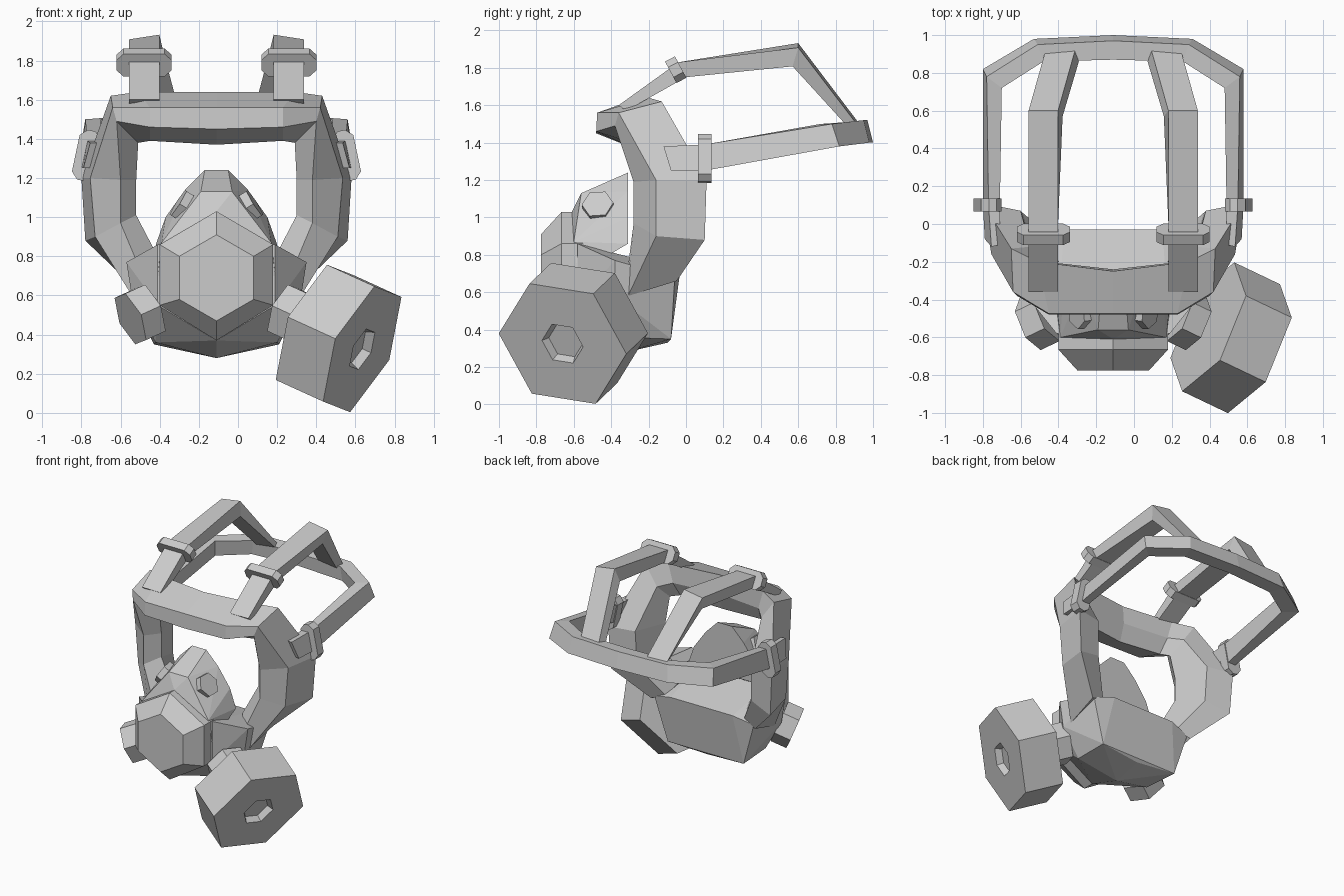
import bpy, bmesh
from math import radians, cos, sin, pi
from mathutils import Vector, Matrix

if "Cube" in bpy.data.objects:
    bpy.data.objects.remove(bpy.data.objects["Cube"])

CX = -0.11  # symmetry plane of the mask; all points below are relative to it


def finish(bm, name, mirror=False):
    bmesh.ops.recalc_face_normals(bm, faces=bm.faces)
    me = bpy.data.meshes.new(name)
    bm.to_mesh(me)
    bm.free()
    ob = bpy.data.objects.new(name, me)
    ob.location.x = CX
    bpy.context.collection.objects.link(ob)
    if mirror:
        m = ob.modifiers.new("mirror", 'MIRROR')
        m.use_clip = True
    return ob


def loft(name, rings, cap_start=True, cap_end=True, mirror=False):
    bm = bmesh.new()
    vr = [[bm.verts.new(p) for p in r] for r in rings]
    n = len(vr[0])
    for a, b in zip(vr, vr[1:]):
        for i in range(n):
            j = (i + 1) % n
            bm.faces.new((a[i], a[j], b[j], b[i]))
    if cap_start:
        bm.faces.new(vr[0])
    if cap_end:
        bm.faces.new(vr[-1])
    return finish(bm, name, mirror)


def hull(name, half):
    bm = bmesh.new()
    for x, y, z in half:
        for s in ((1, -1) if x else (1,)):
            bm.verts.new((s * x, y, z))
    bmesh.ops.convex_hull(bm, input=bm.verts[:])
    bmesh.ops.delete(bm, geom=[v for v in bm.verts if not v.link_faces], context='VERTS')
    bmesh.ops.dissolve_limit(bm, angle_limit=radians(4), verts=bm.verts[:], edges=bm.edges[:])
    return finish(bm, name)


def hex_ring(center, axis, first, r):
    axis = Vector(axis).normalized()
    a = Vector(first)
    a = (a - axis * a.dot(axis)).normalized()
    b = axis.cross(a)
    return [Vector(center) + r * (a * cos(i * pi / 3) + b * sin(i * pi / 3)) for i in range(6)]


def buckle(name, center, size, axis, angle):
    bm = bmesh.new()
    bmesh.ops.create_cube(bm, size=1)
    bmesh.ops.scale(bm, vec=size, verts=bm.verts)
    # chamfer the corners of the outline facing along the strap (local y)
    edges = [e for e in bm.edges if abs((e.verts[0].co - e.verts[1].co).normalized().y) > .9]
    bmesh.ops.bevel(bm, geom=edges, offset=.035, segments=1, affect='EDGES')
    rot = Matrix.Rotation(radians(angle), 4, axis)
    bm.transform(Matrix.Translation(center) @ rot)
    return finish(bm, name, True)


# face frame: inner edge, front edge, outer front, outer back, inner back
loft("face_frame", [
    [(0, -.28, 1.37), (0, -.48, 1.45), (0, -.475, 1.56), (0, -.25, 1.64), (0, -.24, 1.50)],
    [(.34, -.26, 1.39), (.34, -.48, 1.46), (.34, -.475, 1.56), (.40, -.20, 1.64), (.36, -.20, 1.50)],
    [(.40, -.22, 1.38), (.51, -.38, 1.49), (.53, -.36, 1.56), (.54, -.13, 1.62), (.44, -.12, 1.48)],
    [(.41, -.18, 1.19), (.49, -.28, 1.19), (.645, -.16, 1.20), (.69, .11, 1.20), (.49, .07, 1.20)],
    [(.41, -.18, 1.01), (.49, -.28, .97), (.62, -.16, .90), (.67, .10, .88), (.48, .06, .93)],
    [(.29, -.20, .78), (.36, -.32, .66), (.42, -.31, .58), (.44, -.05, .66), (.33, -.07, .70)],
], cap_start=False, mirror=True)

# chin cup and nose
hull("chin_cup", [
    (.30, -.58, .86), (.30, -.58, .55), (0, -.58, .37),
    (.46, -.38, .77), (.43, -.38, .58), (.31, -.36, .36), (0, -.32, .28),
    (.42, -.06, .68), (.26, -.03, .72), (.32, -.08, .35), (0, -.10, .33)])
hull("nose_cover", [
    (.06, -.31, 1.24), (.08, -.56, 1.13), (.16, -.31, 1.14), (.26, -.31, 1.0),
    (.28, -.60, .87), (.31, -.31, .86), (.30, -.58, .70), (0, -.61, 1.03)])


# front valve: tapered hexagonal block
def valve(y, w, top, up, low, bot):
    return [(0, y, top), (w, y, up), (w, y, low), (0, y, bot), (-w, y, low), (-w, y, up)]


loft("front_valve", [valve(-.55, .29, 1.03, .86, .55, .37),
                     valve(-.665, .29, 1.03, .86, .55, .37),
                     valve(-.775, .19, .91, .80, .58, .47)])

# small bolts on the nose
n = Vector((.84, -.12, .53)).normalized()
c = Vector((.175, -.47, 1.06))
loft("nose_bolt", [hex_ring(c - n * .05, n, (0, 1, 0), .085),
                   hex_ring(c + n * .025, n, (0, 1, 0), .085)], mirror=True)

# side ports and the filter canister
ax = Vector((.834, -.398, -.38)).normalized()
v1 = (.195, .16, .26)
p = Vector((.44, -.53, .48))
loft("side_port", [hex_ring(p - ax * .12, ax, v1, .15),
                   hex_ring(p, ax, v1, .15)], mirror=True)
f = Vector((.635 - CX, -.66, .325))
loft("filter_canister", [hex_ring(f - ax * .29, ax, v1, .372),
                         hex_ring(f, ax, v1, .372),
                         hex_ring(f, ax, v1, .12),
                         hex_ring(f - ax * .045, ax, v1, .10)])

# strap around the back of the head: outer low, outer high, inner high, inner low
loft("rear_strap", [
    [(.68, -.08, 1.25), (.645, -.12, 1.38), (.60, -.11, 1.38), (.63, -.07, 1.25)],
    [(.69, .10, 1.25), (.66, .10, 1.39), (.60, .10, 1.39), (.63, .10, 1.25)],
    [(.69, .82, 1.38), (.67, .78, 1.50), (.59, .72, 1.50), (.60, .74, 1.38)],
    [(.42, .98, 1.40), (.40, .95, 1.52), (.37, .86, 1.51), (.38, .87, 1.40)],
    [(0, 1.0, 1.40), (0, .97, 1.52), (0, .87, 1.51), (0, .88, 1.41)],
], cap_end=False, mirror=True)

# straps over the top of the head: centre x, upper y z, lower y z, outward roll
rings = []
for u, y1, z1, y2, z2, r in [(.37, -.36, 1.60, -.32, 1.57, 0), (.37, -.04, 1.83, 0, 1.75, 0),
                             (.37, .60, 1.92, .57, 1.82, .012), (.28, .92, 1.50, .86, 1.50, .01)]:
    w = .078
    rings.append([(u - w, y1, z1 + r), (u + w, y1, z1 - r),
                  (u + w - 2 * r, y2, z2 - r), (u - w - 2 * r, y2, z2 + r)])
loft("top_strap", rings, mirror=True)

# buckles
buckle("side_buckle", (.665, .10, 1.315), (.11, .07, .26), 'Y', -12)
buckle("top_buckle", (.37, -.055, 1.79), (.28, .06, .13), 'X', 28)
